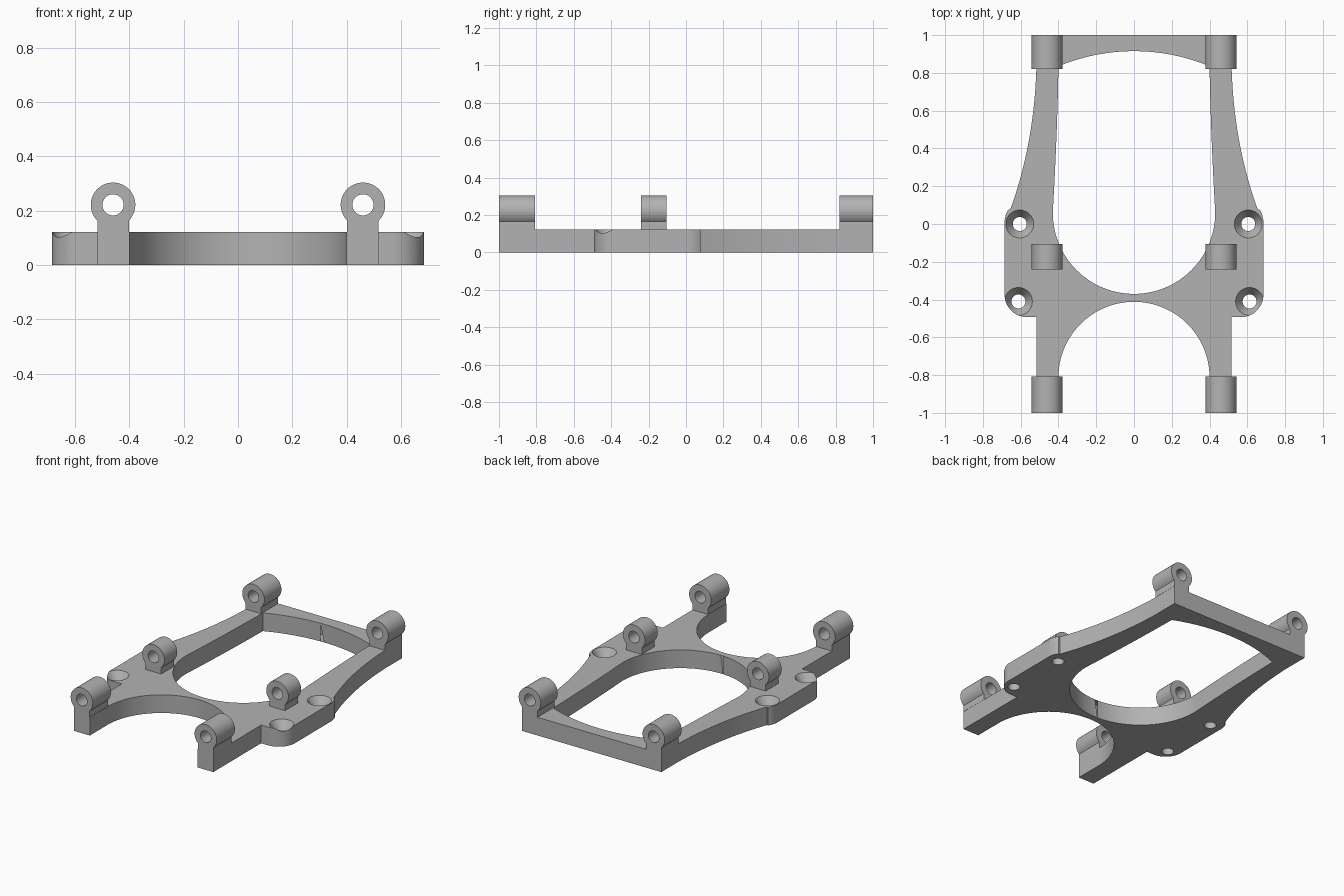
import bpy, bmesh, math

if "Cube" in bpy.data.objects:
    bpy.data.objects.remove(bpy.data.objects["Cube"])

TOP = 0.122          # plate thickness
LUG_X, LUG_Z = 0.46, 0.222
LUG_R, BORE_R, NECK = 0.082, 0.039, 0.058

grey = bpy.data.materials.new("plain grey")
grey.use_nodes = True
grey.diffuse_color = (0.45, 0.45, 0.45, 1)
grey.node_tree.nodes["Principled BSDF"].inputs["Base Color"].default_value = (0.45, 0.45, 0.45, 1)


def arc(cx, cy, r, a0, a1, n):
    """Points on an arc, angles in degrees."""
    angles = [math.radians(a0 + (a1 - a0) * i / n) for i in range(n + 1)]
    return [(cx + r * math.cos(a), cy + r * math.sin(a)) for a in angles]


def bezier(p0, p1, p2, n):
    """Quadratic curve through p0 and p2, pulled towards p1."""
    out = []
    for i in range(n + 1):
        t = i / n
        out.append(tuple((1 - t) ** 2 * a + 2 * t * (1 - t) * b + t * t * c
                         for a, b, c in zip(p0, p1, p2)))
    return out


def mirrored(half):
    """Close a right-hand half outline with its mirror image, dropping repeats."""
    pts = []
    for p in half + [(-x, y) for x, y in reversed(half)]:
        if not pts or math.dist(p, pts[-1]) > 1e-4:
            pts.append(p)
    if math.dist(pts[0], pts[-1]) < 1e-4:
        pts.pop()
    return pts


def make_object(name, bm):
    bmesh.ops.recalc_face_normals(bm, faces=bm.faces)
    mesh = bpy.data.meshes.new(name)
    bm.to_mesh(mesh)
    bm.free()
    mesh.materials.append(grey)
    obj = bpy.data.objects.new(name, mesh)
    bpy.context.collection.objects.link(obj)
    return obj


def prism(name, outline, z0, z1):
    bm = bmesh.new()
    low = [bm.verts.new((x, y, z0)) for x, y in outline]
    high = [bm.verts.new((x, y, z1)) for x, y in outline]
    bm.faces.new(low)
    bm.faces.new(high)
    for i in range(len(low)):
        j = (i + 1) % len(low)
        bm.faces.new((low[i], low[j], high[j], high[i]))
    return make_object(name, bm)


def countersink(x, y, n=40):
    """Cutter: through hole that widens to a cone at the top."""
    bm = bmesh.new()
    rings = []
    for r, z in ((0.037, -0.05), (0.037, TOP - 0.055), (0.074, TOP), (0.074, TOP + 0.05)):
        rings.append([bm.verts.new((px, py, z)) for px, py in arc(x, y, r, 0, 360, n)[:-1]])
    for a, b in zip(rings, rings[1:]):
        for i in range(n):
            j = (i + 1) % n
            bm.faces.new((a[i], a[j], b[j], b[i]))
    bm.faces.new(rings[0])
    bm.faces.new(rings[-1])
    return make_object("countersink_cutter", bm)


def smooth(obj):
    bpy.ops.object.select_all(action="DESELECT")
    obj.select_set(True)
    bpy.context.view_layer.objects.active = obj
    bpy.ops.object.shade_smooth_by_angle(angle=math.radians(30))


# Plate outline: front arch, leg, rounded side ear, sweeping rear arm
half_outline = (arc(0, -0.812, 0.4, 90, 0, 32)
                + [(0.4, -1), (0.517, -1), (0.517, -0.493)]
                + arc(0.567, -0.375, 0.118, -90, 0, 14)
                + arc(0.565, 0.01, 0.12, 0, 34, 6)
                + bezier((0.655, 0.077), (0.53, 0.42), (0.517, 0.82), 24)
                + [(0.517, 1), (0, 1)])
plate = prism("frame_plate", mirrored(half_outline), 0, TOP)

# Large window: round front, tapering sides, bowed rear edge
bow_r = 1.04
bow_a = math.degrees(math.asin(0.4 / bow_r))
half_window = (arc(0, 0.06, 0.43, -90, 0, 36)
               + bezier((0.43, 0.06), (0.405, 0.5), (0.4, 0.833), 12)
               + arc(0, 0.915 - bow_r, bow_r, 90 - bow_a, 90, 14))
cutters = [prism("window_cutter", mirrored(half_window), -0.1, TOP + 0.1)]
cutters += [countersink(s * x, y) for s in (-1, 1) for x, y in ((0.605, 0), (0.612, -0.41))]

for cutter in cutters:
    cutter.hide_render = True
    mod = plate.modifiers.new("cut", "BOOLEAN")
    mod.operation = "DIFFERENCE"
    mod.solver = "EXACT"
    mod.object = cutter
bpy.context.view_layer.update()
baked = bpy.data.meshes.new_from_object(plate.evaluated_get(bpy.context.evaluated_depsgraph_get()))
plate.modifiers.clear()
plate.data = baked
for cutter in cutters:
    bpy.data.objects.remove(cutter)
smooth(plate)


def lug(name, x, y0, y1):
    """Bored barrel on a neck that stands on the plate."""
    a = math.degrees(math.acos(NECK / LUG_R))
    outer = arc(0, 0, LUG_R, -a, 180 + a, 44)
    outer += [(NECK * (k / 3 - 1), TOP - LUG_Z) for k in range(7)]
    inner = [(BORE_R * px / math.hypot(px, pz), BORE_R * pz / math.hypot(px, pz)) for px, pz in outer]
    bm = bmesh.new()
    loops = [[bm.verts.new((x + px, y, LUG_Z + pz)) for px, pz in pts]
             for pts, y in ((outer, y0), (outer, y1), (inner, y1), (inner, y0))]
    n = len(outer)
    for k in range(4):
        p, q = loops[k], loops[(k + 1) % 4]
        for i in range(n):
            j = (i + 1) % n
            bm.faces.new((p[i], p[j], q[j], q[i]))
    smooth(make_object(name, bm))


# Three pairs of lugs
for side, s in (("left", 1), ("right", -1)):
    for place, y0, y1 in (("front", -1, -0.807), ("middle", -0.24, -0.105), ("rear", 0.82, 1)):
        lug(f"{place}_{side}_lug", s * LUG_X, y0, y1)
